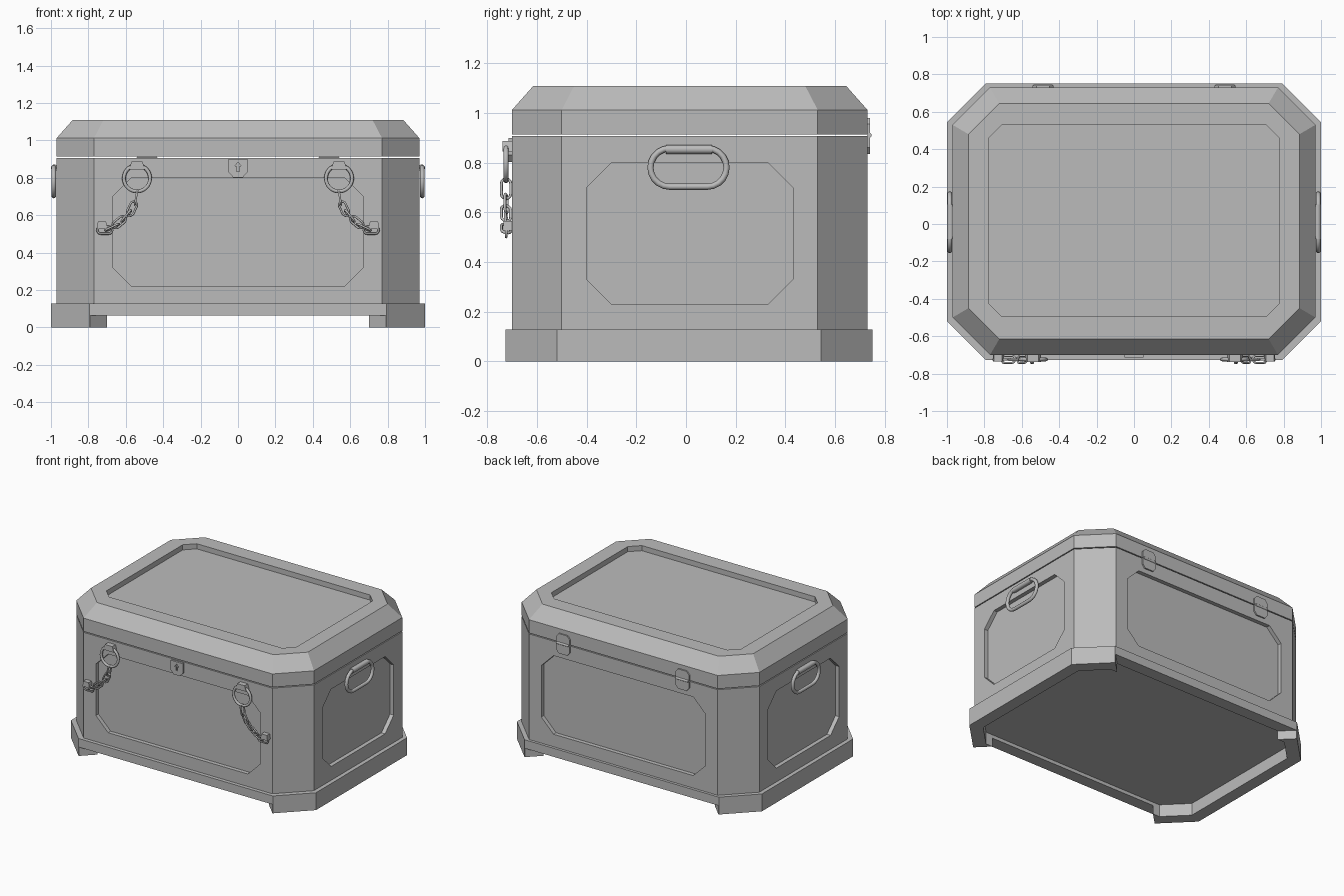
import bpy, bmesh, math
from mathutils import Matrix, Vector

if "Cube" in bpy.data.objects:
    bpy.data.objects.remove(bpy.data.objects["Cube"])

grey = bpy.data.materials.new("plain_grey")
grey.diffuse_color = (0.5, 0.5, 0.5, 1)
grey.use_nodes = True
grey.node_tree.nodes["Principled BSDF"].inputs["Base Color"].default_value = grey.diffuse_color


def finish(name, bm, smooth=False):
    bmesh.ops.recalc_face_normals(bm, faces=bm.faces)
    me = bpy.data.meshes.new(name)
    bm.to_mesh(me)
    bm.free()
    for p in me.polygons:
        p.use_smooth = smooth
    me.materials.append(grey)
    ob = bpy.data.objects.new(name, me)
    bpy.context.collection.objects.link(ob)
    return ob


def octagon(x0, x1, y0, y1, c):
    return [(x0 + c, y0), (x1 - c, y0), (x1, y0 + c), (x1, y1 - c),
            (x1 - c, y1), (x0 + c, y1), (x0, y1 - c), (x0, y0 + c)]


def loft(name, rings, closed=False, smooth=False):
    """Bridge rings of points; cap the ends, or join last to first when closed."""
    bm = bmesh.new()
    vs = [[bm.verts.new(p) for p in r] for r in rings]
    n = len(vs[0])
    pairs = list(zip(vs, vs[1:])) + ([(vs[-1], vs[0])] if closed else [])
    for a, b in pairs:
        for i in range(n):
            j = (i + 1) % n
            bm.faces.new((a[i], a[j], b[j], b[i]))
    if not closed:
        bm.faces.new(vs[0])
        bm.faces.new(vs[-1])
    return finish(name, bm, smooth)


def prism(name, pts, axis, a, b):
    """Extrude a 2D outline along x, y or z from a to b."""
    put = {'x': lambda p, t: (t, p[0], p[1]), 'y': lambda p, t: (p[0], t, p[1]),
           'z': lambda p, t: (p[0], p[1], t)}[axis]
    return loft(name, [[put(p, t) for p in pts] for t in (a, b)])


def cut(ob, cutter):
    m = ob.modifiers.new("cut", 'BOOLEAN')
    m.operation, m.solver, m.object = 'DIFFERENCE', 'EXACT', cutter
    dg = bpy.context.evaluated_depsgraph_get()
    me = bpy.data.meshes.new_from_object(ob.evaluated_get(dg))
    ob.modifiers.clear()
    ob.data = me
    bpy.data.objects.remove(cutter)


def link(name, straight, radius, tube, mat, arc=8, sides=8):
    """Closed round-ended loop of tubing in its local xz plane."""
    rings = []
    for s in (1, -1):
        for k in range(arc + 1):
            t = math.pi * (k / arc - 0.5) + (0 if s > 0 else math.pi)
            d = Vector((math.cos(t), 0, math.sin(t)))
            c = d * radius + Vector((s * straight, 0, 0))
            ring = []
            for i in range(sides):
                u = 2 * math.pi * i / sides
                ring.append(mat @ (c + d * tube * math.cos(u) + Vector((0, tube * math.sin(u), 0))))
            rings.append(ring)
    if straight == 0:  # a plain circle has its joints doubled
        del rings[2 * arc + 1], rings[arc]
    return loft(name, rings, True, True)


def rod(name, centre, axis, length, radius):
    bm = bmesh.new()
    rot = Matrix.Rotation(math.pi / 2, 4, 'Y' if axis == 'x' else 'X')
    bmesh.ops.create_cone(bm, cap_ends=True, segments=16, radius1=radius, radius2=radius,
                          depth=length, matrix=Matrix.Translation(centre) @ rot)
    ob = finish(name, bm, True)
    for p in ob.data.polygons:
        p.use_smooth = len(p.vertices) == 4
    return ob


# Chest body with a recessed panel on each of the four sides
body = prism("chest_body", octagon(-0.97, 0.97, -0.70, 0.73, 0.20), 'z', 0.09, 0.907)
wide = octagon(-0.67, 0.67, 0.22, 0.80, 0.10)
side = octagon(-0.40, 0.43, 0.23, 0.80, 0.10)
D = 0.03
cut(body, prism("cutter", wide, 'y', -0.8, -0.70 + D))
cut(body, prism("cutter", wide, 'y', 0.73 - D, 0.8))
cut(body, prism("cutter", side, 'x', 0.97 - D, 1.1))
cut(body, prism("cutter", side, 'x', -1.1, -0.97 + D))

# Lid with sloped edges and a recessed top
base = octagon(-0.97, 0.97, -0.70, 0.73, 0.20)
top = octagon(-0.885, 0.885, -0.615, 0.645, 0.165)
lid = loft("lid", [[(x, y, z) for x, y in o] for o, z in ((base, 0.914), (base, 1.012), (top, 1.108))])
cut(lid, prism("cutter", octagon(-0.775, 0.775, -0.495, 0.53, 0.068), 'z', 1.07, 1.2))

# Plinth ring, opened at front and back to leave corner feet
T = 0.09
outer = octagon(-1, 1, -0.727, 0.75, 0.207)
inner = octagon(-1 + T, 1 - T, -0.727 + T, 0.75 - T, 0.207 - 0.586 * T)
plinth = loft("plinth", [[(x, y, z) for x, y in o]
                         for o, z in ((outer, 0), (outer, 0.128), (inner, 0.128), (inner, 0))], True)
for yc, s in ((-0.727, 1), (0.75, -1)):
    gap = [(-0.86, yc - s * 0.07), (0.86, yc - s * 0.07), (0.60, yc + s * 0.19), (-0.60, yc + s * 0.19)]
    cut(plinth, prism("cutter", gap, 'z', -0.1, 0.065))

# Lock plate with a keyhole
lock = prism("lock_plate", [(-0.05, 0.90), (-0.05, 0.83), (-0.025, 0.802), (0.025, 0.802),
                            (0.05, 0.83), (0.05, 0.90)], 'y', -0.714, -0.69)
cut(lock, prism("cutter", [(-0.007, 0.835), (0.007, 0.835), (0.007, 0.862), (0.018, 0.862),
                           (0, 0.883), (-0.018, 0.862), (-0.007, 0.862)], 'y', -0.73, -0.702))

for s, tag in ((1, "right"), (-1, "left")):
    # Carrying handle with a thicker grip and its bracket
    place = Matrix.Translation((s * 0.985, 0.01, 0.78)) @ Matrix.Rotation(math.pi / 2, 4, 'Z')
    link(tag + "_handle", 0.076, 0.077, 0.0125, place, 10, 10)
    rod(tag + "_handle_grip", (s * 0.982, 0.012, 0.853), 'y', 0.185, 0.018)
    prism(tag + "_handle_bracket", octagon(-0.075, 0.10, 0.838, 0.868, 0.005), 'x', s * 0.96, s * 0.982)

    # Front ring, hung from a bracket
    link(tag + "_ring", 0, 0.07, 0.010, Matrix.Translation((s * 0.54, -0.724, 0.797)), 14)
    prism(tag + "_ring_bracket", [(s * 0.54 + x, z) for x, z in
          ((-0.042, 0.845), (0.042, 0.845), (0.03, 0.886), (-0.03, 0.886))], 'y', -0.738, -0.69)

    # Chain links: x, z, slope in degrees, turn about own length
    for i, (x, z, tilt, turn) in enumerate((
            (0.545, 0.695, -80, 90), (0.567, 0.635, -65, 15), (0.597, 0.596, -50, 80),
            (0.635, 0.563, -40, 10), (0.672, 0.535, -25, 80), (0.712, 0.520, 0, 0))):
        pose = (Matrix.Translation((s * x, -0.724, z)) @ Matrix.Rotation(-s * math.radians(tilt), 4, 'Y')
                @ Matrix.Rotation(math.radians(turn), 4, 'X'))
        link(f"{tag}_chain_link_{i + 1}", 0.021, 0.019, 0.006, pose, 6, 6)
    prism(tag + "_chain_bracket", [(s * 0.727 + x, z) for x, z in
          ((-0.028, 0.527), (0.028, 0.527), (0.022, 0.566), (-0.022, 0.566))], 'y', -0.735, -0.69)

    # Rear hinge: two leaves and a barrel
    x = s * 0.487
    prism(tag + "_hinge_upper", [(x - 0.056, 0.913), (x + 0.056, 0.913), (x + 0.056, 0.955),
          (x + 0.035, 0.98), (x - 0.035, 0.98), (x - 0.056, 0.955)], 'y', 0.72, 0.740)
    prism(tag + "_hinge_lower", [(x - 0.056, 0.908), (x + 0.056, 0.908), (x + 0.056, 0.86),
          (x + 0.035, 0.835), (x - 0.035, 0.835), (x - 0.056, 0.86)], 'y', 0.72, 0.740)
    rod(tag + "_hinge_barrel", (x, 0.738, 0.910), 'x', 0.10, 0.009)
